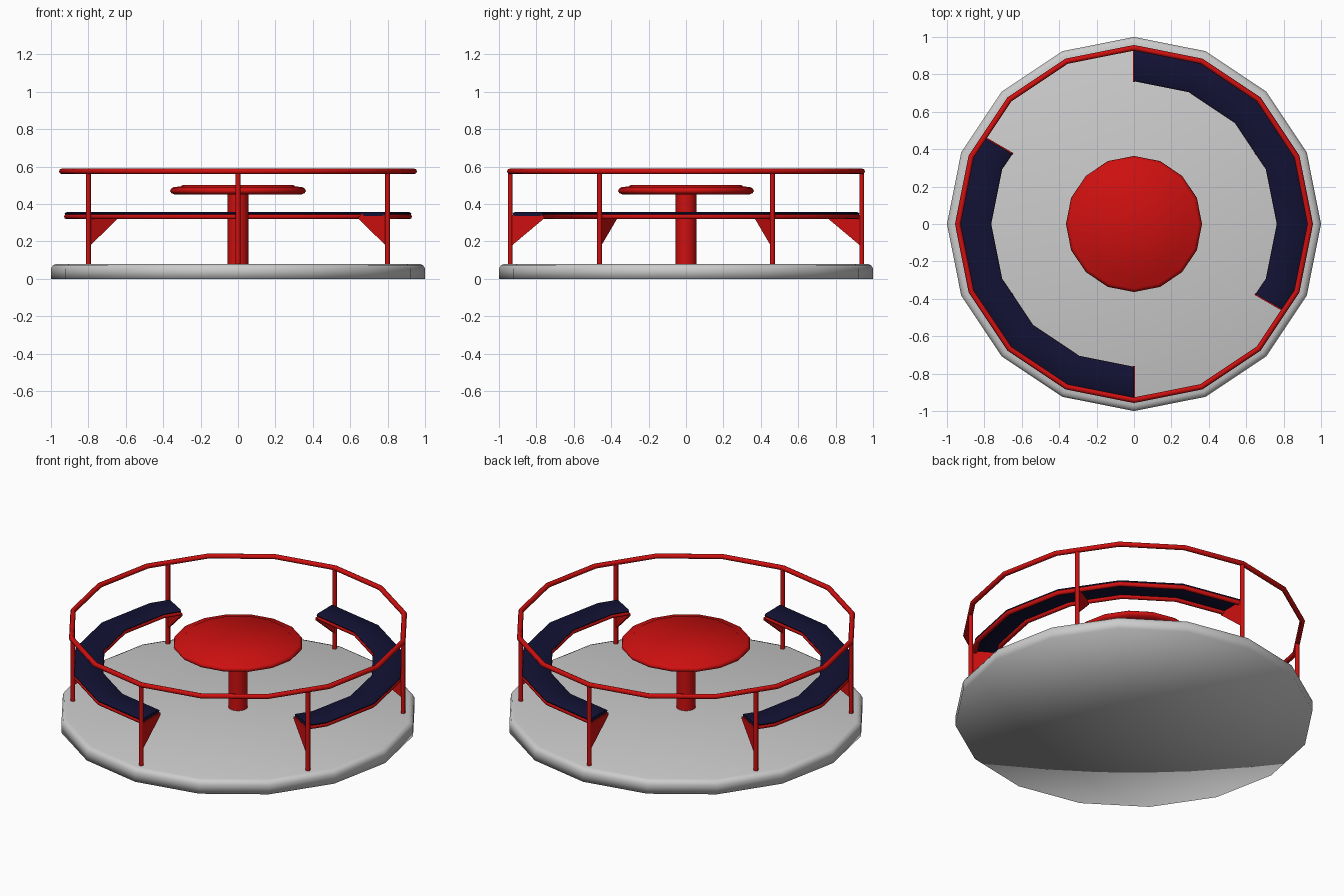
import bpy, bmesh, math
from math import cos, sin, pi, radians

if "Cube" in bpy.data.objects:
    bpy.data.objects.remove(bpy.data.objects["Cube"])

SIDES = 16


def material(name, rgb):
    m = bpy.data.materials.new(name)
    m.diffuse_color = (*rgb, 1)
    m.use_nodes = True
    m.node_tree.nodes["Principled BSDF"].inputs["Base Color"].default_value = m.diffuse_color
    return m


RED = material("red_paint", (0.62, 0.005, 0.005))
NAVY = material("navy_cushion", (0.006, 0.006, 0.035))


def finish(name, bm, mat=None, angle=None):
    bmesh.ops.remove_doubles(bm, verts=bm.verts, dist=1e-5)
    bmesh.ops.recalc_face_normals(bm, faces=bm.faces)
    me = bpy.data.meshes.new(name)
    bm.to_mesh(me)
    bm.free()
    ob = bpy.data.objects.new(name, me)
    bpy.context.collection.objects.link(ob)
    if mat:
        me.materials.append(mat)
    bpy.ops.object.select_all(action='DESELECT')
    ob.select_set(True)
    bpy.context.view_layer.objects.active = ob
    if angle is None:
        bpy.ops.object.shade_smooth()
    else:
        bpy.ops.object.shade_smooth_by_angle(angle=radians(angle))
    return ob


def polygon_scale(deg):
    """Radius of the 16-sided outline at an angle, relative to its corners."""
    step = 360 / SIDES
    return cos(radians(step / 2)) / cos(radians(deg % step - step / 2))


def sweep(bm, section, degs=None, closed_section=True):
    """Sweep an (r, z) section round the axis; a full turn when degs is None."""
    full = degs is None
    degs = [i * 360 / SIDES for i in range(SIDES)] if full else degs
    rings = []
    for d in degs:
        s, a = polygon_scale(d), radians(d)
        rings.append([bm.verts.new((r * s * cos(a), r * s * sin(a), z)) for r, z in section])
    n = len(section)
    for i in range(len(rings) if full else len(rings) - 1):
        p, q = rings[i], rings[(i + 1) % len(rings)]
        for j in range(n if closed_section else n - 1):
            k = (j + 1) % n
            bm.faces.new((p[j], p[k], q[k], q[j]))
    if not full:
        bm.faces.new(rings[0])
        bm.faces.new(rings[-1])


def lathe(name, profile, mat=None, angle=None):
    bm = bmesh.new()
    sweep(bm, profile, closed_section=False)
    return finish(name, bm, mat, angle)


def circle(r, z, rad, n=8):
    return [(r + rad * cos(2 * pi * i / n), z + rad * sin(2 * pi * i / n)) for i in range(n)]


def cylinder(name, x, y, z0, z1, rad, n, mat):
    bm = bmesh.new()
    bmesh.ops.create_cone(bm, cap_ends=True, segments=n, radius1=rad, radius2=rad, depth=z1 - z0)
    bmesh.ops.translate(bm, verts=bm.verts, vec=(x, y, (z0 + z1) / 2))
    return finish(name, bm, mat, 50)


# Platform, hub and turning wheel
lathe("platform", [(0, 0), (1, 0), (1, 0.055), (0.99, 0.073), (0.97, 0.08), (0, 0.08)])
cylinder("hub_column", 0, 0, 0.07, 0.46, 0.055, 16, RED)
lathe("hand_wheel", [(0, 0.45), (0.335, 0.45), (0.355, 0.458), (0.364, 0.47), (0.357, 0.482),
                     (0.345, 0.49), (0.305, 0.495), (0.295, 0.503), (0, 0.503)], RED)

# Top hand rail
bm = bmesh.new()
sweep(bm, circle(0.942, 0.575, 0.015))
finish("hand_rail", bm, RED)

# Two curved benches, opposite each other
bench_angles = [90, 67.5, 45, 22.5, 0, -22.5, -30]
cushion = [(0.778, 0.337), (0.768, 0.343), (0.764, 0.35), (0.775, 0.358),
           (0.915, 0.358), (0.927, 0.35), (0.925, 0.343), (0.915, 0.337)]
for side, turn in (("right", 0), ("left", 180)):
    degs = [d + turn for d in bench_angles]
    bm = bmesh.new()
    sweep(bm, cushion, degs)
    finish(f"seat_cushion_{side}", bm, NAVY, 60)
    for part, r in (("inner", 0.777), ("outer", 0.916)):
        bm = bmesh.new()
        sweep(bm, circle(r, 0.333, 0.014), degs)
        finish(f"seat_rail_{part}_{side}", bm, RED, 60)

# Six posts with triangular seat brackets
for i in range(6):
    d = 30 + 60 * i
    a, s = radians(d), polygon_scale(d)
    r = 0.94 * s
    cylinder(f"post_{i + 1}", r * cos(a), r * sin(a), 0.07, 0.575, 0.013, 8, RED)
    bm = bmesh.new()
    sides = []
    for t in (-0.006, 0.006):
        sides.append([bm.verts.new((q * s * cos(a) - t * sin(a), q * s * sin(a) + t * cos(a), z))
                      for q, z in ((0.935, 0.175), (0.935, 0.335), (0.76, 0.335), (0.76, 0.322))])
    for f in sides:
        bm.faces.new(f)
    for j in range(4):
        k = (j + 1) % 4
        bm.faces.new((sides[0][j], sides[0][k], sides[1][k], sides[1][j]))
    finish(f"seat_bracket_{i + 1}", bm, RED, 30)
